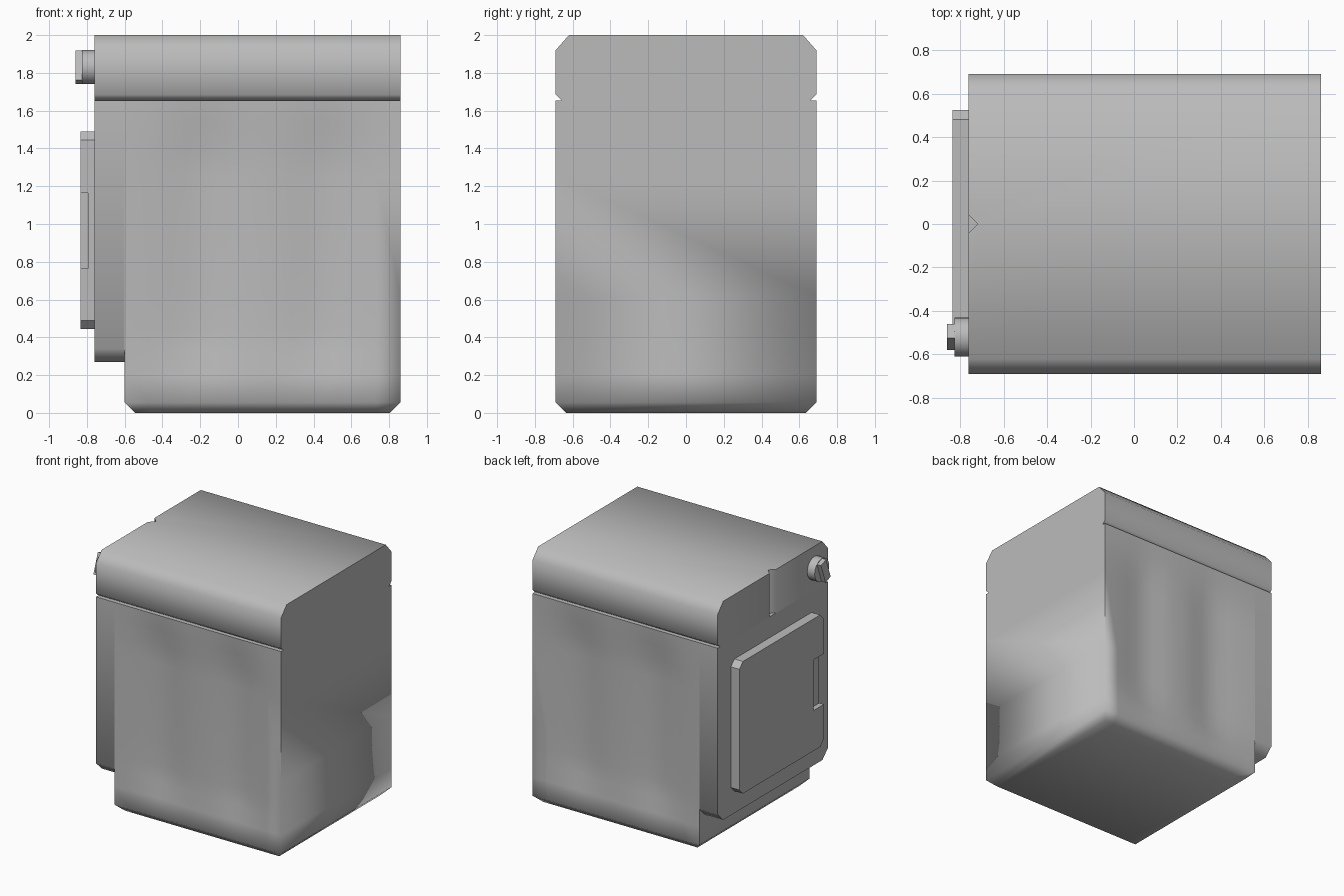
import bpy, bmesh, math
from mathutils import Vector

old = bpy.data.objects.get("Cube")
if old:
    bpy.data.objects.remove(old, do_unlink=True)

grey = bpy.data.materials.new("plain_grey")
grey.use_nodes = True
COLOUR = (0.5, 0.5, 0.5, 1)
grey.diffuse_color = COLOUR
grey.node_tree.nodes["Principled BSDF"].inputs["Base Color"].default_value = COLOUR


def add_object(name, bm):
    bmesh.ops.recalc_face_normals(bm, faces=bm.faces[:])
    mesh = bpy.data.meshes.new(name)
    bm.to_mesh(mesh)
    bm.free()
    mesh.materials.append(grey)
    obj = bpy.data.objects.new(name, mesh)
    bpy.context.collection.objects.link(obj)
    return obj


def smooth(obj, angle=50):
    bpy.ops.object.select_all(action='DESELECT')
    obj.select_set(True)
    bpy.context.view_layer.objects.active = obj
    bpy.ops.object.shade_smooth_by_angle(angle=math.radians(angle))


def prism(name, profile, x0, x1):
    """Extrude a (y, z) outline along x."""
    bm = bmesh.new()
    face = bm.faces.new([bm.verts.new((x0, y, z)) for y, z in profile])
    out = bmesh.ops.extrude_face_region(bm, geom=[face])
    moved = [v for v in out["geom"] if isinstance(v, bmesh.types.BMVert)]
    bmesh.ops.translate(bm, verts=moved, vec=(x1 - x0, 0, 0))
    return add_object(name, bm)


def box(name, x, y, z):
    return prism(name, [(y[0], z[0]), (y[1], z[0]), (y[1], z[1]), (y[0], z[1])], *x)


def mirrored(half):
    """Complete an outline given on the +y side, bottom to top."""
    return half + [(-y, z) for y, z in reversed(half)]


def cut(obj, cutter):
    mod = obj.modifiers.new("cut", 'BOOLEAN')
    mod.operation = 'DIFFERENCE'
    mod.solver = 'EXACT'
    mod.object = cutter
    bpy.context.view_layer.objects.active = obj
    bpy.ops.object.modifier_apply(modifier="cut")
    bpy.data.objects.remove(cutter, do_unlink=True)


W, SEAM = 0.69, 1.655
LEFT, RIGHT, STEP = 0.86, -0.76, -0.6

# Lid with chamfered edges, a seam groove and a sight slot
lid = prism("lid", mirrored([(W - 0.03, SEAM), (W, SEAM + 0.03), (W, 1.92), (0.62, 2)]), RIGHT, LEFT)
bm = bmesh.new()
bmesh.ops.create_cone(bm, cap_ends=True, segments=4, radius1=0.042, radius2=0.042, depth=1)
bmesh.ops.translate(bm, verts=bm.verts[:], vec=(RIGHT, 0, 2))
cut(lid, add_object("slot_cutter", bm))
smooth(lid)

# Side plate behind the door
plate = prism("side_plate", mirrored([(0.62, 0.27), (W, 0.34), (W, SEAM)]), RIGHT, STEP)
smooth(plate)

# Lower body: chamfered at the base, with shallow flutes front and back
MID, HALF = (LEFT + STEP) / 2, (LEFT - STEP) / 2


def fade(t):
    t = max(0, min(1, t))
    return t * t * (3 - 2 * t)


bm = bmesh.new()
bmesh.ops.create_cube(bm, size=1)
bmesh.ops.scale(bm, verts=bm.verts[:], vec=(2 * HALF, 2 * W, SEAM))
bmesh.ops.translate(bm, verts=bm.verts[:], vec=(MID, 0, SEAM / 2))
base = [e for e in bm.edges if all(v.co.z < 0.01 for v in e.verts)]
bmesh.ops.bevel(bm, geom=base, offset=0.055, segments=1, affect='EDGES')
planes = [((0, 0, z), (0, 0, 1)) for z in (0.2, 0.32, 0.45, 0.62, 1.25, 1.4, 1.53)]
planes += [((MID + s * d, 0, 0), (1, 0, 0)) for s in (-1, 1)
           for d in (0.06, 0.15, 0.24, 0.32, 0.4, 0.49, 0.6)]
for co, no in planes:
    bmesh.ops.bisect_plane(bm, geom=bm.verts[:] + bm.edges[:] + bm.faces[:],
                           plane_co=co, plane_no=no)
for v in bm.verts:
    if abs(v.co.y) > W - 0.001:
        off = abs(v.co.x - MID)
        height = fade((v.co.z - 0.1) / 0.3) * fade((SEAM - v.co.z) / 0.35)
        flute = fade(1 - abs(off - 0.32) / 0.26)
        dent = height * (0.02 * fade((HALF - off) / 0.25) + 0.025 * flute)
        v.co.y -= math.copysign(dent, v.co.y)
bm.normal_update()
for f in bm.faces:
    f.smooth = True
for e in bm.edges:
    mid = (e.verts[0].co + e.verts[1].co) / 2
    soft_corner = mid.x > 0.8 and mid.z < 0.6
    e.smooth = soft_corner or e.calc_face_angle(0) < math.radians(50)
add_object("body", bm)

# Door with clipped corners and a finger recess
c = 0.045
door = prism("door", [(-0.53 + c, 0.445), (0.525 - c, 0.445), (0.525, 0.445 + c), (0.525, 1.49 - c),
                      (0.525 - c, 1.49), (-0.53 + c, 1.49), (-0.53, 1.49 - c), (-0.53, 0.445 + c)],
             -0.835, RIGHT)
cut(door, box("recess_cutter", (-0.9, -0.795), (-0.6, -0.4), (0.765, 1.165)))

# Dial and its tilted grip
KNOB = Vector((0, -0.52, 1.83))
ring = [(KNOB.y + 0.09 * math.cos(a), KNOB.z + 0.09 * math.sin(a))
        for a in (math.tau * i / 24 for i in range(24))]
smooth(prism("dial", ring, -0.825, RIGHT))
grip = box("dial_grip", (-0.86, -0.82), (-0.034, 0.034), (-0.083, 0.083))
grip.location = KNOB
grip.rotation_euler.x = math.radians(-20)
